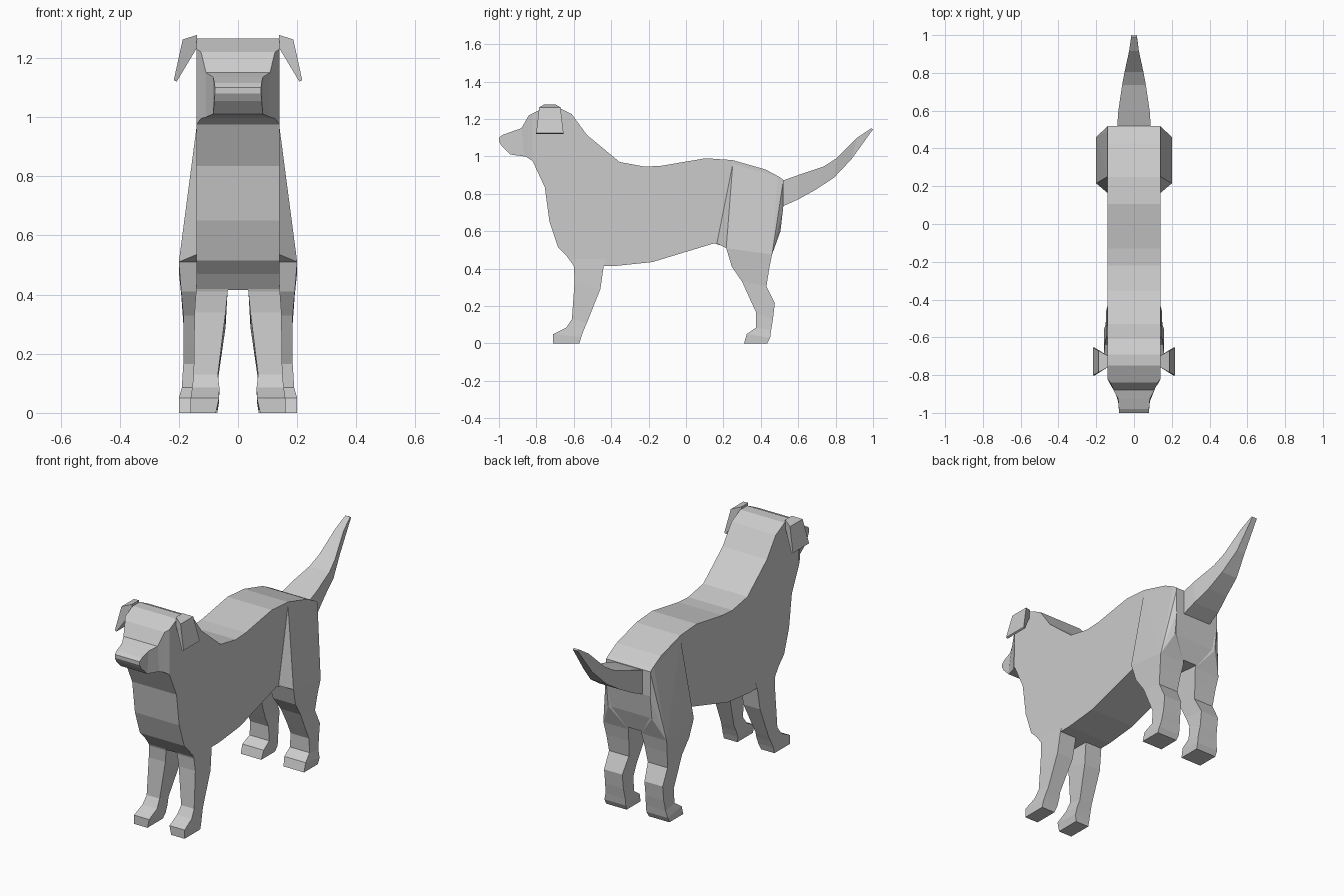
import bpy, bmesh


def finish(name, bm, mirror=False):
    bmesh.ops.recalc_face_normals(bm, faces=bm.faces[:])
    me = bpy.data.meshes.new(name)
    bm.to_mesh(me)
    bm.free()
    ob = bpy.data.objects.new(name, me)
    bpy.context.collection.objects.link(ob)
    if mirror:
        m = ob.modifiers.new("Mirror", 'MIRROR')
        m.use_clip = False
        m.use_mirror_merge = False
    return ob


def loft(name, rings, mirror=False):
    """Four-sided tube; each ring is (y1, z1, y2, z2, x_in, x_out)."""
    bm = bmesh.new()
    loops = []
    for y1, z1, y2, z2, a, b in rings:
        corners = ((a, y1, z1), (b, y1, z1), (b, y2, z2), (a, y2, z2))
        loops.append([bm.verts.new(c) for c in corners])
    for p, q in zip(loops, loops[1:]):
        for i in range(4):
            j = (i + 1) % 4
            bm.faces.new((p[i], p[j], q[j], q[i]))
    bm.faces.new(loops[0])
    bm.faces.new(loops[-1])
    return finish(name, bm, mirror)


# Body, neck and back of the head: side profile extruded across x
profile = [
    (-.82, 1.23), (-.75, 1.265), (-.69, 1.265), (-.61, 1.225), (-.53, 1.115),
    (-.355, .97), (-.22, .945), (-.13, .95), (.105, .99), (.25, .98),
    (.425, .93), (.5, .89), (.52, .875), (.52, .735), (.5, .6), (.465, .49),
    (.25, .505), (.15, .535), (-.18, .435), (-.37, .415), (-.44, .415),
    (-.6, .415), (-.64, .47), (-.685, .515), (-.73, .65), (-.755, .835),
    (-.82, .975)]
bm = bmesh.new()
face = bm.faces.new([bm.verts.new((-.14, y, z)) for y, z in profile])
ext = bmesh.ops.extrude_face_region(bm, geom=[face], use_keep_orig=True)
moved = [v for v in ext["geom"] if isinstance(v, bmesh.types.BMVert)]
bmesh.ops.translate(bm, verts=moved, vec=(.28, 0, 0))
finish("body", bm)

# Face and muzzle, stepping in towards the nose
muzzle = [(-.82, 1.23, -.82, .975, .14), (-.84, 1.22, -.85, .995, .125),
          (-.88, 1.15, -.865, 1.0, .108), (-.925, 1.135, -.94, 1.01, .084),
          (-.98, 1.115, -.985, 1.055, .08), (-1, 1.10, -1, 1.08, .078)]
loft("muzzle", [(*r, -r[4])[:4] + (-r[4], r[4]) for r in muzzle])

# Tail
tail = [(.5, .865, .5, .725, .09), (.6, .9, .6, .77, .083),
        (.735, .945, .69, .82, .063), (.805, .99, .79, .885, .05),
        (.915, 1.10, .885, .985, .026), (.99, 1.15, 1.0, 1.145, .015)]
loft("tail", [r[:4] + (-r[4], r[4]) for r in tail])

# Folded ears: cross-section in x-z, flaring in y away from the head
ear = [(.138, 1.278, .03), (.187, 1.262, .057), (.217, 1.125, .073),
       (.207, 1.12, .073), (.138, 1.235, .03)]
bm = bmesh.new()
front, back = [[bm.verts.new((x, -.728 + s * w, z)) for x, z, w in ear]
               for s in (-1, 1)]
bm.faces.new(front)
bm.faces.new(back)
for i in range(5):
    j = (i + 1) % 5
    bm.faces.new((front[i], front[j], back[j], back[i]))
finish("ears", bm, True)

# Haunches: wedges widening down to the top of the hind legs
bm = bmesh.new()
for p in [(.2, .215, .51), (.2, .46, .475), (.141, .25, .96), (.141, .49, .89),
          (.141, .165, .535), (.138, .52, .73), (.138, .505, .6),
          (.138, .52, .87), (.04, .215, .51), (.04, .46, .475)]:
    bm.verts.new(p)
hull = bmesh.ops.convex_hull(bm, input=bm.verts[:])
loose = [v for v in bm.verts if not v.link_faces]
bmesh.ops.delete(bm, geom=loose, context='VERTS')
finish("haunches", bm, True)

# Legs with paws
loft("hind_legs", [
    (.215, .51, .46, .475, .04, .2), (.245, .41, .445, .4, .05, .192),
    (.3, .33, .43, .305, .06, .185), (.345, .23, .475, .215, .07, .185),
    (.375, .165, .465, .13, .07, .185), (.375, .085, .455, .07, .065, .19),
    (.325, .05, .45, .03, .065, .2), (.31, 0, .435, 0, .07, .2)], True)
loft("front_legs", [
    (-.62, .47, -.42, .47, .02, .139), (-.6, .41, -.44, .415, .035, .142),
    (-.595, .34, -.458, .29, .042, .147), (-.61, .13, -.53, .11, .068, .15),
    (-.64, .085, -.545, .075, .063, .155), (-.71, .05, -.56, .035, .064, .16),
    (-.71, 0, -.57, 0, .075, .16)], True)
